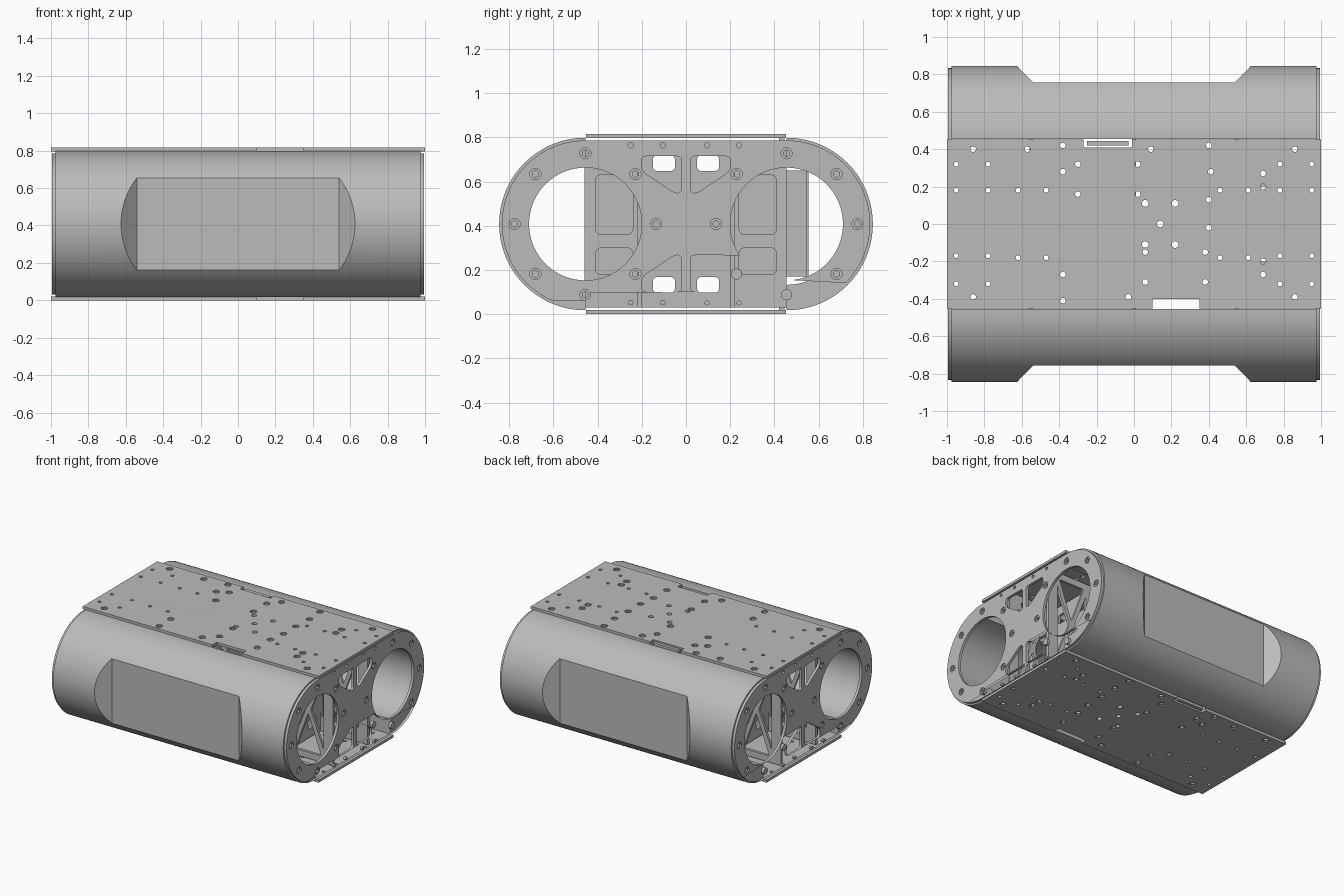
import bpy, bmesh
from math import cos, sin, pi, radians
from mathutils import Matrix, Vector

cube = bpy.data.objects.get("Cube")
if cube:
    bpy.data.objects.remove(cube)

grey = bpy.data.materials.new("Plain grey")
grey.use_nodes = True
grey.diffuse_color = (0.5, 0.5, 0.5, 1)
grey.node_tree.nodes["Principled BSDF"].inputs["Base Color"].default_value = grey.diffuse_color

MID = 0.408      # height of the tube axes
AXIS = 0.455     # distance of the tube axes from the centre
RADIUS = 0.39

# Sheet orientations: outline axes first, thickness axis last
FLAT = Matrix()
ACROSS = Matrix(((0, 0, 1, 0), (1, 0, 0, 0), (0, 1, 0, 0), (0, 0, 0, 1)))
ALONG = Matrix(((1, 0, 0, 0), (0, 0, -1, 0), (0, 1, 0, 0), (0, 0, 0, 1)))


def arc(u, v, r, start=0, end=360, steps=20):
    full = end - start == 360
    count = steps if full else steps + 1
    angles = [radians(start + (end - start) * i / steps) for i in range(count)]
    return [(u + r * cos(a), v + r * sin(a)) for a in angles]


def rect(u0, u1, v0, v1):
    return [(u0, v0), (u1, v0), (u1, v1), (u0, v1)]


def rounded(points, r):
    """Round the corners of a polygon with short curves."""
    out = []
    for i, p in enumerate(points):
        p, a, b = Vector(p), Vector(points[i - 1]), Vector(points[(i + 1) % len(points)])
        s, e = p + (a - p).normalized() * r, p + (b - p).normalized() * r
        for k in range(5):
            t = k / 4
            out.append(tuple(s * (1 - t) ** 2 + p * 2 * t * (1 - t) + e * t * t))
    return out


def finish(obj):
    obj.data.materials.clear()
    obj.data.materials.append(grey)
    bpy.ops.object.select_all(action="DESELECT")
    obj.select_set(True)
    bpy.context.view_layer.objects.active = obj
    bpy.ops.object.shade_smooth_by_angle(angle=radians(30))
    return obj


def sheet(name, loops, thickness, frame, place):
    """Extruded outline; every loop inside the first one is a hole."""
    curve = bpy.data.curves.new(name, "CURVE")
    curve.dimensions = "2D"
    curve.fill_mode = "BOTH"
    curve.extrude = thickness / 2
    for loop in loops:
        spline = curve.splines.new("POLY")
        spline.points.add(len(loop) - 1)
        for point, (u, v) in zip(spline.points, loop):
            point.co = (u, v, 0, 1)
        spline.use_cyclic_u = True
    temp = bpy.data.objects.new(name + " outline", curve)
    bpy.context.collection.objects.link(temp)
    graph = bpy.context.evaluated_depsgraph_get()
    mesh = bpy.data.meshes.new_from_object(temp.evaluated_get(graph))
    bpy.data.objects.remove(temp)
    mesh.transform(Matrix.Translation(place) @ frame)
    bm = bmesh.new()
    bm.from_mesh(mesh)
    bmesh.ops.remove_doubles(bm, verts=bm.verts, dist=0.0001)
    bmesh.ops.recalc_face_normals(bm, faces=bm.faces)
    bm.to_mesh(mesh)
    bm.free()
    obj = bpy.data.objects.new(name, mesh)
    bpy.context.collection.objects.link(obj)
    return finish(obj)


# Curved shells: half tubes with a flat recess cut into each
for name, side in (("front_shell", -1), ("back_shell", 1)):
    turn = 0 if side > 0 else 180
    outline = arc(side * AXIS, MID, RADIUS, turn - 90, turn + 90, 64)
    outline += arc(side * AXIS, MID, 0.275, turn + 90, turn - 90, 64)
    shell = sheet(name, [outline], 1.95, ACROSS, (0, 0, 0))
    recess = [(-0.54, side * 0.757), (0.54, side * 0.757),
              (0.64, side * 0.86), (-0.64, side * 0.86)]
    cutter = sheet(name + "_cutter", [recess], 1, FLAT, (0, 0, MID))
    cutter.hide_render = True
    cut = shell.modifiers.new("Recess", "BOOLEAN")
    cut.object = cutter
    cut.solver = "EXACT"
    graph = bpy.context.evaluated_depsgraph_get()
    shell.data = bpy.data.meshes.new_from_object(shell.evaluated_get(graph))
    shell.modifiers.clear()
    bpy.data.objects.remove(cutter)
    finish(shell)

# Lightening holes of the end plates, mirrored four ways
WEDGE = [(0.02, 0.14), (0.05, 0.14), (0.2, 0.24), (0.2, 0.307), (0.02, 0.307)]
wedges = [rounded([(u * sy, MID + v * sz) for u, v in WEDGE], 0.022)
          for sy in (-1, 1) for sz in (-1, 1)]

# End plates: a long rounded plate with two big openings and rings of screws
R = RADIUS - 0.012
end_outline = arc(AXIS, MID, R, -90, 90, 48) + arc(-AXIS, MID, R, 90, 270, 48)
bores = [arc(s * AXIS, MID, 0.255, steps=64) for s in (-1, 1)]
ring = [p for s in (-1, 1) for p in arc(s * AXIS, MID, 0.32, steps=8)]
pins = [(y, MID + s * 0.356) for y in (-0.25, -0.105, 0.095, 0.24) for s in (-1, 1)]
end_loops = [end_outline] + bores + wedges
end_loops += [arc(y, z, 0.025) for y, z in ring] + [arc(y, z, 0.012, steps=12) for y, z in pins]
bush_loops = [arc(y, z, r) for y, z in ring for r in (0.025, 0.014)]
for name, side in (("right", -1), ("left", 1)):
    sheet(name + "_end_plate", end_loops, 0.02, ACROSS, (side * 0.985, 0, 0))
    sheet(name + "_end_bushings", bush_loops, 0.012, ACROSS, (side * 0.981, 0, 0))

# Top and bottom plates with their mounting holes and edge slots
SCREWS = [(-.86, .4), (-.57, .4), (-.38, .42), (-.38, .28), (-.3, .32), (-.3, .16),
          (.02, .32), (.02, .16), (.09, .4), (.4, .42), (.41, .28), (.4, .13),
          (.4, -.02), (.69, .27), (.69, .2), (.86, .4), (.06, -.15), (.06, -.31),
          (.38, -.15), (.38, -.31), (.69, -.2), (.69, -.27), (.86, -.39),
          (-.03, -.39), (-.38, -.27), (-.38, -.41), (-.86, -.39)]
small = [(x, y) for x in (-.95, -.78, .78, .95) for y in (-.32, -.17, .18, .32)]
small += [(x, y) for x in (-.62, -.47, .46, .61) for y in (-.18, .18)]
medium = [(x, y) for x in (.06, .22) for y in (-.11, .11)] + [(.14, 0)]
EDGE = 0.452
deck = [(-1, -EDGE), (.1, -EDGE), (.1, -.4), (.35, -.4), (.35, -EDGE), (1, -EDGE),
        (1, EDGE), (-.01, EDGE), (-.01, .41), (-.27, .41), (-.27, EDGE), (-1, EDGE)]
deck_loops = [deck] + [arc(x, y, 0.024) for x, y in SCREWS]
deck_loops += [arc(x, y, 0.013, steps=12) for x, y in small]
deck_loops += [arc(x, y, 0.018) for x, y in medium]
deck_bushes = [arc(x, y, r) for x, y in SCREWS for r in (0.024, 0.015)]
for name, side in (("bottom", -1), ("top", 1)):
    sheet(name + "_plate", deck_loops, 0.02, FLAT, (0, 0, MID + side * 0.398))
    sheet(name + "_bushings", deck_bushes, 0.012, FLAT, (0, 0, MID + side * 0.394))
    sheet(name + "_latch", [rect(-.25, -.03, .42, .445)], 0.025, FLAT,
          (0, 0, MID + side * 0.39))

# Bulkheads inside, the middle one more closed than the outer two
windows = [rounded(rect(y - 0.05, y + 0.05, MID + s * 0.275 - 0.035, MID + s * 0.275 + 0.035), 0.02)
           for y in (-.1, .1) for s in (-1, 1)]
for name, x, span in (("right", -.55, .17), ("middle", 0, .08), ("left", .55, .17)):
    frame = [rect(-.46, .455, .03, .785)] + windows
    for s in (-1, 1):
        lo, hi = sorted((s * .41, s * (.41 - span)))
        frame += [rounded(rect(lo, hi, .36, .63), 0.03), rounded(rect(lo, hi, .18, .3), 0.03)]
    if name == "middle":
        frame = frame[:5]
    sheet(name + "_bulkhead", frame, 0.02, ACROSS, (x, 0, 0))

# Cross braced walls running the length of the body
lattice = [rect(-.96, .96, .03, .785)]
STEP = 0.3
for i in range(6):
    a = -0.9 + i * STEP
    m, b = a + STEP / 2, a + STEP
    lattice.append(rounded([(a + .04, .08), (b - .04, .08), (m, .38)], 0.02))
    lattice.append(rounded([(a + .04, .735), (m, .435), (b - .04, .735)], 0.02))
    lattice.append(rounded([(a + .02, .13), (m - .02, .408), (a + .02, .685)], 0.02))
    lattice.append(rounded([(b - .02, .13), (b - .02, .685), (m + .02, .408)], 0.02))
for name, y in (("front", -.21), ("back", .21)):
    sheet(name + "_lattice_wall", lattice, 0.02, ALONG, (0, y, 0))

# Narrow tray standing in the back tube
sheet("back_tray_wall", [rect(-.5, .5, .17, .65)], 0.012, ALONG, (0, .548, 0))
sheet("back_tray_rib", [rect(.455, .548, .17, .65)], 0.02, ACROSS, (0, 0, 0))
